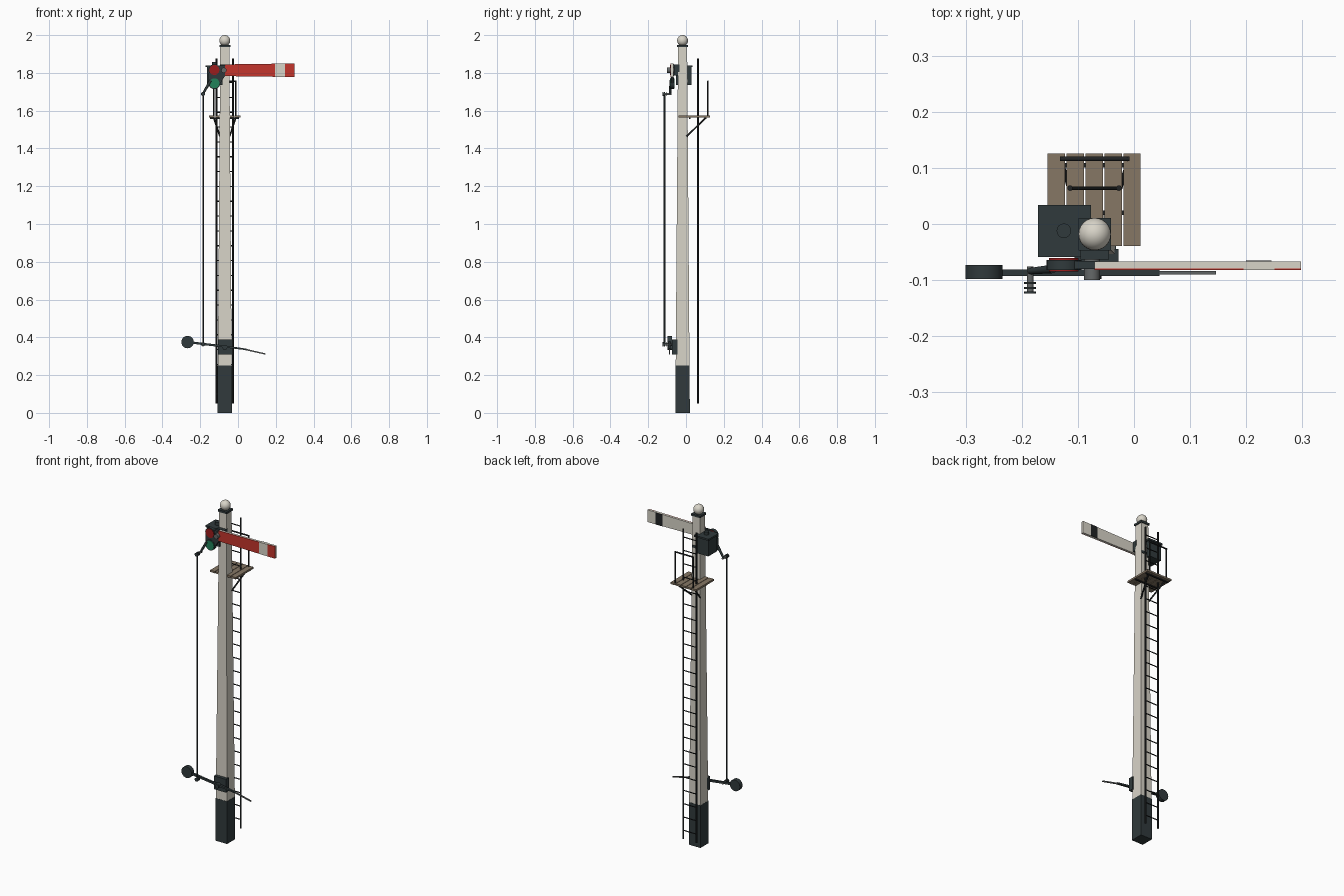
import bpy, bmesh, math
from mathutils import Vector, Matrix

if "Cube" in bpy.data.objects:
    bpy.data.objects.remove(bpy.data.objects["Cube"])

def mat(name, r, g, b):
    m = bpy.data.materials.new(name)
    m.diffuse_color = (r, g, b, 1)
    m.use_nodes = True
    m.node_tree.nodes["Principled BSDF"].inputs["Base Color"].default_value = m.diffuse_color
    return m

CREAM = mat("cream_paint", 0.69, 0.66, 0.58)
DARK = mat("dark_iron", 0.03, 0.042, 0.045)
BLACK = mat("black_iron", 0.014, 0.016, 0.017)
RED = mat("red_paint", 0.55, 0.035, 0.025)
LENS_RED = mat("red_lens", 0.33, 0.012, 0.012)
LENS_GREEN = mat("green_lens", 0.015, 0.22, 0.10)
WOOD = mat("weathered_wood", 0.24, 0.185, 0.13)
STEEL = mat("grey_steel", 0.13, 0.14, 0.14)

def finish(name, bm, m, smooth=False):
    bmesh.ops.recalc_face_normals(bm, faces=bm.faces)
    me = bpy.data.meshes.new(name)
    bm.to_mesh(me)
    bm.free()
    me.materials.append(m)
    ob = bpy.data.objects.new(name, me)
    bpy.context.collection.objects.link(ob)
    if smooth:
        bpy.ops.object.select_all(action='DESELECT')
        ob.select_set(True)
        bpy.context.view_layer.objects.active = ob
        bpy.ops.object.shade_smooth_by_angle(angle=math.radians(40))
    return ob

def box(name, m, x0, x1, y0, y1, z0, z1, taper=1.0):
    """Box from bounds; taper scales the top about its centre."""
    bm = bmesh.new()
    bmesh.ops.create_cube(bm, size=1)
    for v in bm.verts:
        k = taper if v.co.z > 0 else 1
        v.co = ((x0 + x1) / 2 + v.co.x * (x1 - x0) * k,
                (y0 + y1) / 2 + v.co.y * (y1 - y0) * k,
                (z0 + z1) / 2 + v.co.z * (z1 - z0))
    return finish(name, bm, m)

def rod(name, m, a, b, r, r2=None, sides=10):
    """Round bar between two points."""
    a, b = Vector(a), Vector(b)
    d = b - a
    bm = bmesh.new()
    mx = Matrix.Translation((a + b) / 2) @ d.to_track_quat('Z', 'Y').to_matrix().to_4x4()
    bmesh.ops.create_cone(bm, cap_ends=True, segments=sides, radius1=r,
                          radius2=r if r2 is None else r2, depth=d.length, matrix=mx)
    return finish(name, bm, m, True)

def disc(name, m, x, z, r, y0, y1, sides=24):
    return rod(name, m, (x, y0, z), (x, y1, z), r, sides=sides)

def plate(name, m, pts, y0, y1):
    """Outline in x, z extruded along y."""
    bm = bmesh.new()
    f = bm.faces.new([bm.verts.new((x, y0, z)) for x, z in pts])
    g = bmesh.ops.extrude_face_region(bm, geom=[f])
    vs = [e for e in g['geom'] if isinstance(e, bmesh.types.BMVert)]
    bmesh.ops.translate(bm, verts=vs, vec=(0, y1 - y0, 0))
    return finish(name, bm, m)

PX, PY = -0.07, -0.018   # post axis

def post_box(name, m, h0, h1, z0, z1):
    return box(name, m, PX - h0, PX + h0, PY - h0, PY + h0, z0, z1, h1 / h0)

# Post, painted foot, cap and ball finial
post_box("post_foot", DARK, 0.038, 0.0375, 0, 0.25)
post_box("post", CREAM, 0.0365, 0.024, 0.25, 1.94)
post_box("post_cap", DARK, 0.029, 0.029, 1.936, 1.948)
rod("finial_neck", DARK, (PX, PY, 1.925), (PX, PY, 1.956), 0.018, sides=16)
bm = bmesh.new()
bmesh.ops.create_uvsphere(bm, u_segments=24, v_segments=14, radius=0.029,
                          matrix=Matrix.Translation((PX, PY, 1.971)))
finish("ball_finial", bm, CREAM, True)

# Signal arm: pale body, red front, stripes on both sides
def arm_part(name, m, x0, x1, y0, y1):
    h = lambda x: 0.031 + 0.005 * (x - PX) / 0.367
    zc = 1.814
    plate(name, m, [(x0, zc - h(x0)), (x1, zc - h(x1)), (x1, zc + h(x1)), (x0, zc + h(x0))], y0, y1)

arm_part("arm_body", CREAM, PX, 0.298, -0.067, -0.079)
arm_part("arm_front_inner", RED, PX, 0.195, -0.079, -0.082)
arm_part("arm_front_stripe", CREAM, 0.195, 0.25, -0.079, -0.082)
arm_part("arm_front_tip", RED, 0.25, 0.298, -0.079, -0.082)
arm_part("arm_back_stripe", BLACK, 0.20, 0.245, -0.065, -0.067)

# Arm pivot and bearing
box("arm_bearing", DARK, -0.095, -0.045, -0.063, -0.035, 1.785, 1.845)
disc("arm_pivot", STEEL, -0.075, 1.814, 0.014, -0.055, -0.10)

# Spectacle frame with two lenses
LX = -0.125
plate("spectacle_plate", DARK, [(-0.155, 1.80), (-0.155, 1.745), (-0.13, 1.725),
      (-0.10, 1.735), (-0.065, 1.79), (-0.065, 1.838), (-0.12, 1.84)], -0.066, -0.08)
for name, m, z in (("red", LENS_RED, 1.815), ("green", LENS_GREEN, 1.745)):
    disc(name + "_lens_rim", DARK, LX, z, 0.031, -0.064, -0.082)
    disc(name + "_lens", m, LX, z, 0.0265, -0.061, -0.0845)

# Lamp case behind the spectacle
box("lamp_case", DARK, -0.165, -0.083, -0.054, 0.028, 1.735, 1.832)
box("lamp_lid", DARK, -0.171, -0.077, -0.059, 0.034, 1.830, 1.84)
rod("lamp_vent", DARK, (LX, -0.012, 1.835), (LX, -0.012, 1.858), 0.013, sides=16)
box("lamp_bracket", DARK, -0.10, -0.045, -0.04, 0.01, 1.75, 1.765)

# Operating crank and long down rod
RX, RY = -0.185, -0.114
rod("crank_arm", DARK, (-0.145, -0.08, 1.76), (RX, -0.084, 1.69), 0.008, 0.006)
rod("down_rod", DARK, (RX, RY, 0.365), (RX, RY, 1.688), 0.0042)
for part, z in (("upper", 1.688), ("lower", 0.363)):
    disc(part + "_rod_pin", STEEL, RX, z, 0.006, -0.076, -0.122, 12)
    for i, y in enumerate((-0.103, -0.112, -0.120)):
        disc(f"{part}_rod_washer_{i}", DARK, RX, z, 0.011, y, y - 0.004, 14)

# Balance lever with weight
box("lever_bracket", DARK, -0.106, -0.028, -0.073, -0.045, 0.31, 0.388)
disc("lever_pivot", DARK, PX, 0.345, 0.012, -0.07, -0.098, 16)
disc("balance_weight", DARK, -0.267, 0.375, 0.033, -0.073, -0.098)
plate("balance_lever", DARK, [(-0.267, 0.369), (0.045, 0.332), (0.045, 0.340), (PX, 0.357),
      (-0.267, 0.381)], -0.081, -0.093)
plate("lever_tail", STEEL, [(0.03, 0.334), (0.146, 0.308), (0.146, 0.315), (0.03, 0.342)],
      -0.084, -0.090)

# Ladder
for side, x in (("left", -0.114), ("right", -0.027)):
    rod(side + "_ladder_stile", BLACK, (x, 0.064, 0.05), (x, 0.064, 1.875), 0.005)
for i in range(23):
    z = 0.10 + i * 0.0785
    rod(f"ladder_rung_{i}", BLACK, (-0.114, 0.064, z), (-0.027, 0.064, z), 0.003, sides=8)

# Platform planks, the middle one stopping behind the post
for i in range(5):
    x = -0.154 + i * 0.0338
    y0 = 0.0 if i == 2 else -0.039
    box(f"platform_plank_{i}", WOOD, x, x + 0.0308, y0, 0.126, 1.563, 1.574)

# Platform bearers, braces and handrail, mirrored about the post
for side, s in (("left", -1), ("right", 1)):
    x = PX + s * 0.058
    rod(side + "_platform_brace", BLACK, (x, 0.105, 1.562), (PX + s * 0.026, 0.004, 1.465), 0.0045)
    rod(side + "_rail_post", BLACK, (x, 0.116, 1.565), (x, 0.116, 1.757), 0.0042)
for n, y in (("front", 0.02), ("rear", 0.105)):
    box(n + "_platform_bearer", BLACK, -0.148, 0.006, y - 0.004, y + 0.004, 1.557, 1.564)
rod("handrail", BLACK, (-0.132, 0.116, 1.755), (-0.008, 0.116, 1.755), 0.0042)
